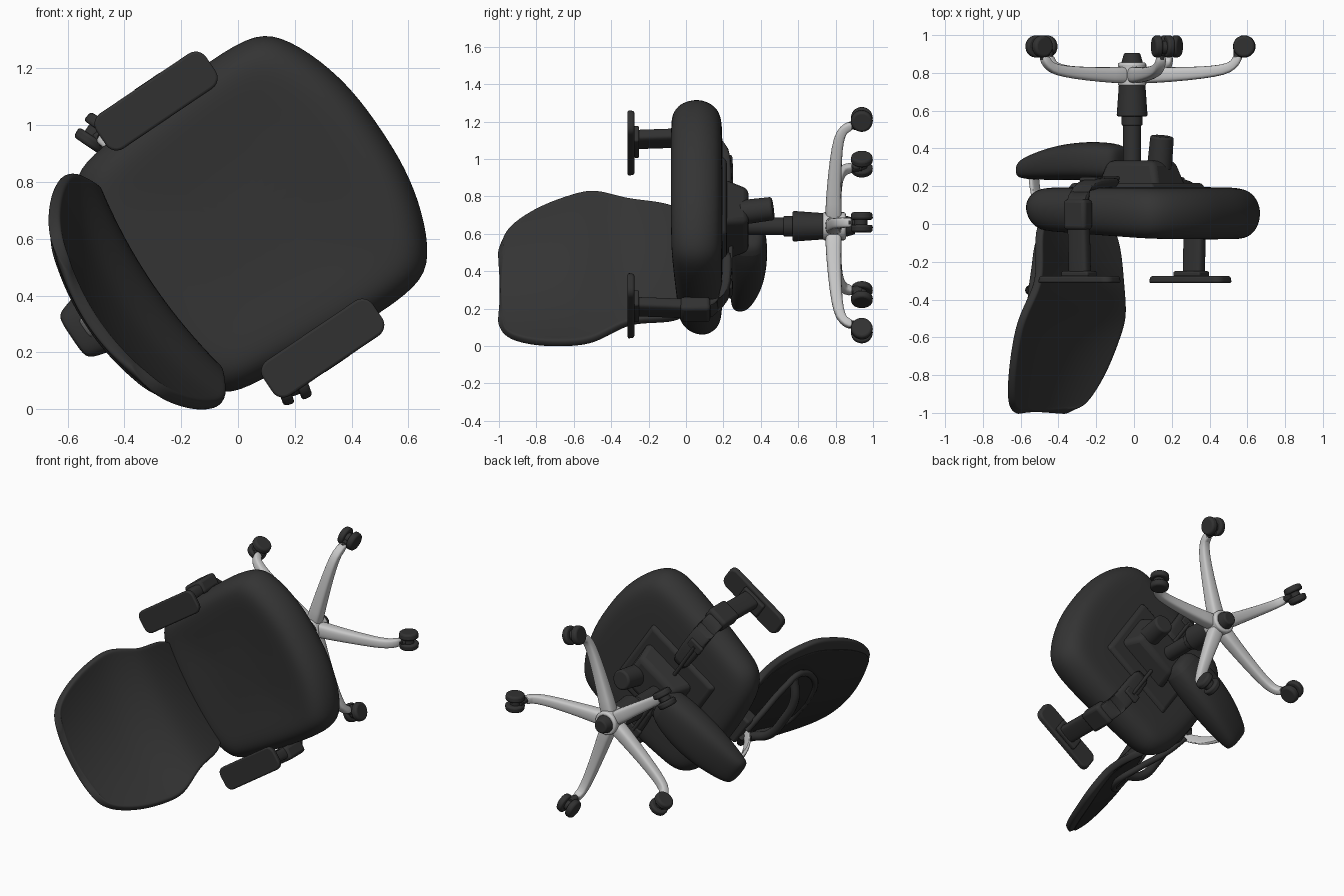
import bpy, bmesh, math
from mathutils import Vector as V, Matrix

if "Cube" in bpy.data.objects:
    bpy.data.objects.remove(bpy.data.objects["Cube"])

# Chair frame: local x = chair right, y = chair forward, z = chair up (world -y)
A = math.radians(34)
C, S = math.cos(A), math.sin(A)
M = Matrix(((S, C, 0, -0.01), (0, 0, -1, 0), (-C, S, 0, 0.64), (0, 0, 0, 1)))


def material(name, *rgb):
    m = bpy.data.materials.new(name)
    m.diffuse_color = (*rgb, 1)
    m.use_nodes = True
    m.node_tree.nodes["Principled BSDF"].inputs["Base Color"].default_value = m.diffuse_color
    return m


FABRIC = material("charcoal fabric", 0.034, 0.034, 0.034)
PLASTIC = material("black plastic", 0.031, 0.031, 0.031)
MESH = material("dark back mesh", 0.02, 0.02, 0.02)
METAL = material("silver metal", 0.58, 0.58, 0.58)


def finish(name, bm, mat, bevel=0, sub=0, angle=40):
    bmesh.ops.recalc_face_normals(bm, faces=bm.faces[:])
    me = bpy.data.meshes.new(name)
    bm.to_mesh(me)
    bm.free()
    ob = bpy.data.objects.new(name, me)
    bpy.context.collection.objects.link(ob)
    ob.matrix_world = M
    me.materials.append(mat)
    if bevel:
        b = ob.modifiers.new("bevel", 'BEVEL')
        b.width, b.segments = bevel, 3
    if sub:
        s = ob.modifiers.new("smooth", 'SUBSURF')
        s.levels = s.render_levels = sub
    bpy.ops.object.select_all(action='DESELECT')
    ob.select_set(True)
    bpy.context.view_layer.objects.active = ob
    bpy.ops.object.shade_smooth_by_angle(angle=math.radians(angle))
    return ob


def rings_mesh(rings):
    """Skin a list of closed rings and cap both ends."""
    bm = bmesh.new()
    vs = [[bm.verts.new(p) for p in r] for r in rings]
    n = len(vs[0])
    for a, b in zip(vs, vs[1:]):
        for i in range(n):
            bm.faces.new((a[i], a[(i + 1) % n], b[(i + 1) % n], b[i]))
    for r in (vs[0], vs[-1]):
        mid = bm.verts.new(sum((v.co for v in r), V()) / n)
        for i in range(n):
            bm.faces.new((r[i], r[(i + 1) % n], mid))
    return bm


def sweep(name, stations, mat, n=16, e=0.7, sub=1):
    """Stations are (centre, half width vector, half height vector)."""
    pw = lambda v: math.copysign(abs(v) ** e, v)
    rings = []
    for p, w, h in stations:
        rings.append([V(p) + V(w) * pw(math.cos(2 * math.pi * i / n))
                      + V(h) * pw(math.sin(2 * math.pi * i / n)) for i in range(n)])
    return finish(name, rings_mesh(rings), mat, sub=sub)


def box(name, centre, size, mat, bevel=0.015, taper=1.0):
    bm = bmesh.new()
    bmesh.ops.create_cube(bm, size=1)
    for v in bm.verts:
        k = taper if v.co.z < 0 else 1
        v.co = V(centre) + V((v.co.x * size[0] * k, v.co.y * size[1] * k, v.co.z * size[2]))
    return finish(name, bm, mat, bevel)


def cyl(name, p, q, r1, r2, mat, bevel=0.008, n=32):
    p, q = V(p), V(q)
    bm = bmesh.new()
    bmesh.ops.create_cone(bm, cap_ends=True, segments=n, radius1=r1, radius2=r2, depth=(q - p).length)
    rot = (q - p).to_track_quat('Z', 'Y').to_matrix().to_4x4()
    bmesh.ops.transform(bm, matrix=Matrix.Translation((p + q) / 2) @ rot, verts=bm.verts[:])
    return finish(name, bm, mat, bevel)


# Seat cushion: scaled outlines stacked from underside to dished top
half = [(.16, .615), (.32, .58), (.475, .51), (.535, .42), (.535, .2), (.52, 0),
        (.495, -.25), (.475, -.36), (.36, -.44), (.16, -.46)]
outline = [(0, .62)] + half + [(0, -.462)] + [(-r, f) for r, f in reversed(half)]
rings = []
for s, u in [(.3, -.195), (.7, -.195), (.85, -.19), (.94, -.165), (.995, -.11), (1.005, -.055),
             (.98, .005), (.92, .05), (.82, .072), (.6, .058), (.3, .045)]:
    ring = []
    for r, f in outline:
        k = max(0, min(1, (u + .19) / .2))
        y = .04 + (f - .04) * s
        ring.append(V((r * s, y, u + k * (.06 * y - .012) - k * .25 * max(0, y - .4) ** 2)))
    rings.append(ring)
finish("seat", rings_mesh(rings), FABRIC, sub=2, angle=80)

# Backrest: curved shell, rows of (height, half width, edge depth, hollow)
rows = [(-.03, .27, -.36, .02), (.03, .36, -.34, .03), (.15, .385, -.32, .035), (.3, .395, -.31, .045),
        (.4, .445, -.33, .07), (.5, .49, -.355, .1), (.6, .485, -.39, .11), (.75, .455, -.437, .105),
        (.87, .405, -.482, .085), (.95, .35, -.515, .065), (.985, .29, -.535, .05), (.995, .2, -.548, .035)]
N = 14


def back_shell(name, mat, shrink, offset, thick, lo, hi):
    bm = bmesh.new()
    grid = []
    for u, w, f, d in rows[lo:hi]:
        grid.append([bm.verts.new((w * shrink * t, f - d * (1 - (t * shrink) ** 2) - offset, u))
                     for t in [math.sin(math.pi / 2 * (2 * i / N - 1) * .9) / math.sin(.45 * math.pi)
                               for i in range(N + 1)]])
    for a, b in zip(grid, grid[1:]):
        for i in range(N):
            bm.faces.new((a[i], a[i + 1], b[i + 1], b[i]))
    ob = finish(name, bm, mat, angle=80)
    so = ob.modifiers.new("thickness", 'SOLIDIFY')
    so.thickness, so.offset = thick, 0
    ss = ob.modifiers.new("smooth", 'SUBSURF')
    ss.levels = ss.render_levels = 2


back_shell("backrest", FABRIC, 1.0, .018, .045, 0, 12)
back_shell("backrest_rear_mesh", MESH, .88, .043, .009, 1, 11)


def bar(name, pts, rad, mat):
    cu = bpy.data.curves.new(name, 'CURVE')
    cu.dimensions, cu.bevel_depth, cu.bevel_resolution, cu.use_fill_caps = '3D', rad, 3, True
    sp = cu.splines.new('BEZIER')
    sp.bezier_points.add(len(pts) - 1)
    for b, p in zip(sp.bezier_points, pts):
        b.co = p
        b.handle_left_type = b.handle_right_type = 'AUTO'
    cu.materials.append(mat)
    ob = bpy.data.objects.new(name, cu)
    bpy.context.collection.objects.link(ob)
    ob.matrix_world = M


# Rear back frame, lumbar bar and silver strut
for sx in (-1, 1):
    bar("back_frame_loop", [(.03 * sx, -.5, .0), (.14 * sx, -.49, .08), (.24 * sx, -.46, .25),
                            (.29 * sx, -.45, .42), (.2 * sx, -.51, .56), (0, -.53, .6)], .02, PLASTIC)
bar("lumbar_bar", [(-.28, -.45, .35), (-.17, -.53, .35), (0, -.55, .35), (.17, -.53, .35), (.28, -.45, .35)],
    .028, PLASTIC)
sweep("back_strut", [((0, f, u), (.04, 0, 0), (0, .016, .008)) for f, u in
                     [(-.63, -.28), (-.625, -.2), (-.6, -.1), (-.54, -.01), (-.47, .05)]], METAL, n=12, e=.5)
box("back_bracket", (0, -.45, .03), (.2, .08, .1), PLASTIC)

# Tilt arm under the seat running to the back
sweep("tilt_arm", [((0, f, u), (w, 0, 0), (0, 0, h)) for f, u, w, h in
                   [(-.06, -.32, .07, .07), (-.09, -.33, .12, .1), (-.28, -.337, .15, .103), (-.45, -.325, .145, .095),
                    (-.58, -.308, .125, .075), (-.66, -.295, .105, .058), (-.69, -.285, .09, .042),
                    (-.695, -.28, .05, .025)]], PLASTIC, sub=2)

# Mechanism, knob and levers
box("seat_plate", (0, .03, -.198), (.52, .56, .04), PLASTIC, .015, .92)
box("mechanism_housing", (0, .06, -.26), (.3, .4, .15), PLASTIC, .03, .75)
cyl("tension_knob", (.02, .16, -.29), (.01, .185, -.465), .066, .062, PLASTIC, .012)
cyl("lever_rod", (-.4, -.0, -.24), (.4, -.0, -.24), .012, .012, PLASTIC, 0, 12)
for sx in (-1, 1):
    box("lever_paddle", (.4 * sx, 0, -.235), (.06, .1, .025), PLASTIC, .01)

# Armrests: flat pad, upright and curved foot below the seat
for sx in (-1, 1):
    bm = bmesh.new()
    bmesh.ops.create_cube(bm, size=1)
    for v in bm.verts:
        k = 1 if v.co.z > 0 else .97
        v.co = (sx * .525 + v.co.x * .15 * k, .018 + v.co.y * .47 * k, .294 + v.co.z * .036)
    ups = [e for e in bm.edges if abs(e.verts[0].co.z - e.verts[1].co.z) > .01]
    bmesh.ops.bevel(bm, geom=ups, offset=.045, segments=6, affect='EDGES', profile=.5)
    finish("armrest_pad", bm, PLASTIC, .01)
    box("armrest_slide", (sx * .53, .02, .265), (.1, .17, .03), PLASTIC, .01)
    sweep("armrest_upright", [((sx * r, f, u), (0, .06, 0), (sx * a, 0, b)) for r, f, u, a, b in
                              [(.535, .03, .29, .035, 0), (.54, .03, .27, .035, 0), (.545, .03, .1, .035, 0),
                               (.555, .03, -.05, .036, 0), (.555, .025, -.13, .036, .01), (.52, .02, -.19, .028, .026),
                               (.43, .02, -.215, .01, .03), (.2, .02, -.22, 0, .028)]], PLASTIC, e=.5)
    box("armrest_collar", (sx * .558, .03, -.05), (.085, .14, .16), PLASTIC, .02)

# Gas column and hub
cyl("gas_column", (0, 0, -.3), (0, 0, -.6), .048, .048, PLASTIC, 0)
cyl("column_collar", (0, 0, -.52), (0, 0, -.58), .055, .055, PLASTIC)
cyl("column_cover", (0, 0, -.57), (0, 0, -.74), .082, .07, PLASTIC)
cyl("base_hub", (0, 0, -.73), (0, 0, -.855), .075, .075, METAL, .012)
cyl("hub_plug", (0, 0, -.85), (0, 0, -.905), .058, .042, PLASTIC)

# Five-star base with twin-wheel casters
for k in range(5):
    a = math.radians(2 + 72 * k)
    dx, dz = math.cos(a), math.sin(a)
    d = V((S * dx - C * dz, C * dx + S * dz, 0))
    t = V((-d.y, d.x, 0))
    up = V((0, 0, 1))
    at = lambda rad, u, side=0: d * rad + up * u + t * side
    sweep("base_leg", [(at(r, u), t * w, up * h + d * g) for r, u, w, h, g in
                       [(.03, -.79, .05, .048, 0), (.12, -.788, .044, .043, 0), (.3, -.795, .036, .036, 0),
                        (.44, -.808, .031, .03, .004), (.51, -.825, .029, .025, .018),
                        (.55, -.855, .027, .006, .026), (.558, -.89, .026, 0, .026)]], METAL, n=12, e=.55)
    cyl("caster_stem", at(.558, -.87), at(.565, -.94), .022, .022, PLASTIC, 0, 16)
    for side in (-1, 1):
        cyl("caster_wheel", at(.594, -.94, side * .014), at(.594, -.94, side * .054), .06, .056, PLASTIC, .012, 28)
    cyl("caster_axle", at(.594, -.935, -.03), at(.594, -.935, .03), .035, .035, PLASTIC, 0, 16)
    box("caster_hood", tuple(at(.568, -.91)), (.05, .05, .04), PLASTIC, .01)
